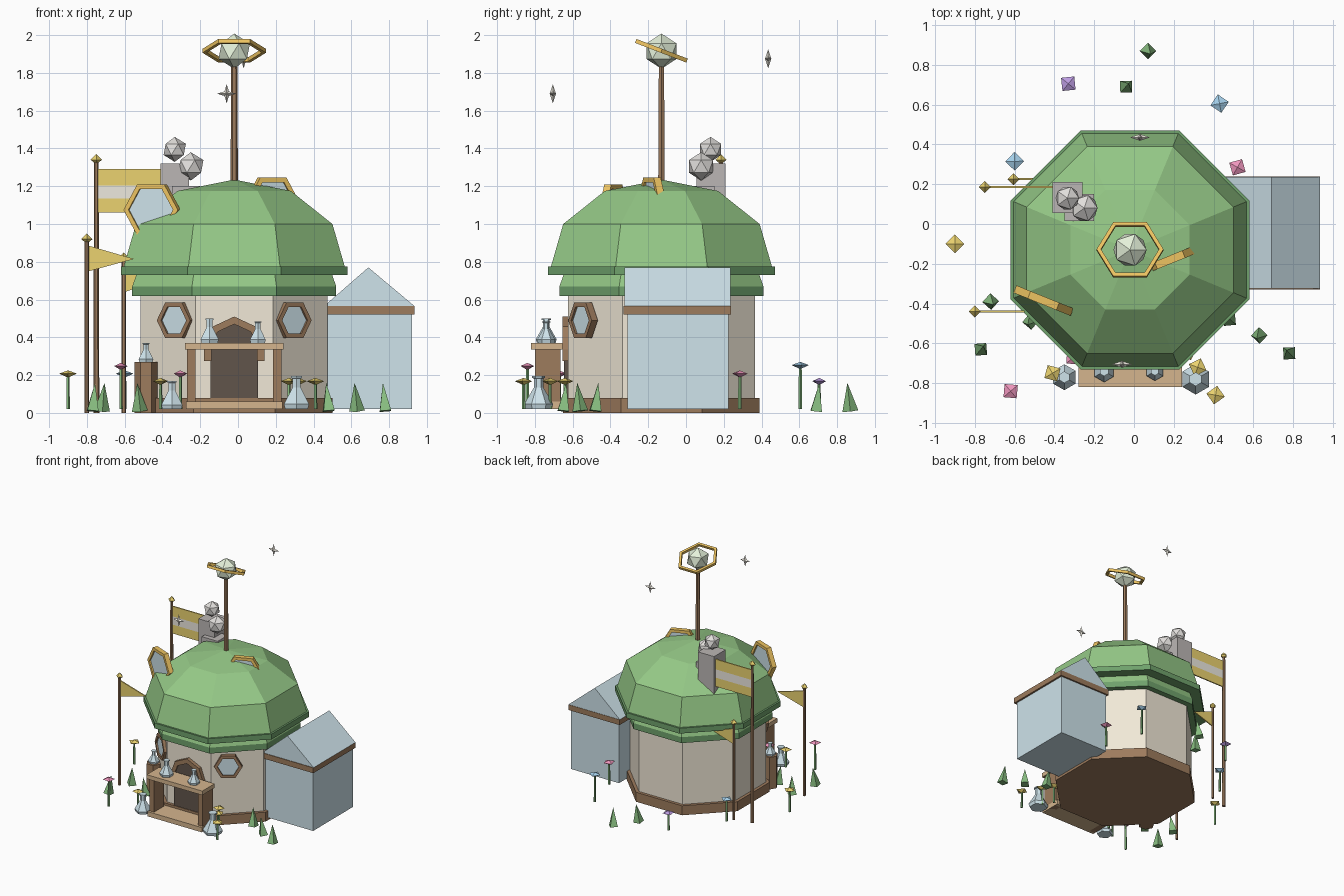
import bpy, bmesh
from math import cos, sin, pi, radians
from mathutils import Matrix

if "Cube" in bpy.data.objects:
    bpy.data.objects.remove(bpy.data.objects["Cube"])

COL = dict(cream=(.88, .81, .68), green=(.3, .58, .24), dgreen=(.16, .36, .15), brown=(.34, .2, .11),
           tan=(.66, .46, .27), dark=(.12, .09, .07), glass=(.62, .77, .83), orange=(.85, .55, .12),
           gold=(.83, .65, .16), white=(.85, .82, .74), grey=(.5, .47, .46), smoke=(.76, .74, .72),
           orb=(.78, .88, .7), pink=(.85, .3, .5), blue=(.38, .64, .84), purple=(.5, .33, .75),
           leaf=(.25, .52, .22))
MATS = {}
for key, c in COL.items():
    MATS[key] = bpy.data.materials.new(key)
    MATS[key].diffuse_color = (*c, 1)
CX, CY = -.02, -.13          # centre of the round house


def finish(name, bm, mat, loc=(0, 0, 0), rot=(0, 0, 0)):
    bmesh.ops.remove_doubles(bm, verts=bm.verts, dist=1e-5)
    bmesh.ops.recalc_face_normals(bm, faces=bm.faces)
    me = bpy.data.meshes.new(name)
    bm.to_mesh(me)
    bm.free()
    me.materials.append(MATS[mat])
    ob = bpy.data.objects.new(name, me)
    ob.location, ob.rotation_euler = loc, [radians(a) for a in rot]
    bpy.context.collection.objects.link(ob)
    return ob


def lathe(name, prof, mat, loc, n=6, start=0, rot=(0, 0, 0), closed=False):
    """Revolve (radius, z) points with n flat sides; closed makes a ring."""
    bm = bmesh.new()
    rings = [[bm.verts.new((r * cos(start + 2 * pi * i / n), r * sin(start + 2 * pi * i / n), z))
              for i in range(n)] for r, z in prof]
    pairs = list(zip(rings, rings[1:])) + ([(rings[-1], rings[0])] if closed else [])
    for a, b in pairs:
        for i in range(n):
            bm.faces.new((a[i], a[(i + 1) % n], b[(i + 1) % n], b[i]))
    if not closed:
        for r, (rad, z) in ((rings[0], prof[0]), (rings[-1], prof[-1])):
            if rad > 0:
                bm.faces.new(r)
    return finish(name, bm, mat, loc, rot)


def octa(name, prof, mat):
    """Eight-sided house layer given by (apothem, z)."""
    return lathe(name, [(a / cos(pi / 8), z) for a, z in prof], mat, (CX, CY, 0), 8, pi / 8)


def box(name, x0, x1, y0, y1, z0, z1, mat):
    bm = bmesh.new()
    bmesh.ops.create_cube(bm, size=1, matrix=Matrix.Diagonal((x1 - x0, y1 - y0, z1 - z0, 1)))
    return finish(name, bm, mat, ((x0 + x1) / 2, (y0 + y1) / 2, (z0 + z1) / 2))


def prism(name, pts, y0, y1, mat):
    """Extrude an (x, z) outline along y."""
    bm = bmesh.new()
    f = bm.faces.new([bm.verts.new((x, y0, z)) for x, z in pts])
    new = bmesh.ops.extrude_face_region(bm, geom=[f])['geom']
    bmesh.ops.translate(bm, verts=[v for v in new if isinstance(v, bmesh.types.BMVert)], vec=(0, y1 - y0, 0))
    return finish(name, bm, mat)


def ball(name, r, loc, mat):
    bm = bmesh.new()
    bmesh.ops.create_icosphere(bm, subdivisions=1, radius=r)
    return finish(name, bm, mat, loc)


def hexring(name, R, w, d, mat, loc, rot):
    return lathe(name, [(R - 2 * w, -d), (R, -d), (R, d), (R - 2 * w, d)], mat, loc, 6, 0, rot, True)


def window(name, R, w, loc, yaw, mat):
    hexring(name + "_frame", R, w, .02, mat, loc, (90, 0, yaw))
    lathe(name + "_glass", [(R - w, -.008), (R - w, .008)], "glass", loc, 6, 0, (90, 0, yaw))


# House body and layered roof
octa("base", [(.52, 0), (.52, .08)], "brown")
octa("wall", [(.495, .07), (.495, .7)], "cream")
octa("lower_eave", [(.54, .62), (.54, .67)], "dgreen")
octa("middle_roof", [(.54, .67), (.515, .74)], "green")
octa("upper_eave", [(.6, .73), (.6, .775)], "dgreen")
octa("roof_dome", [(.585, .775), (.52, 1.0), (.3, 1.175), (0, 1.235)], "green")

# Windows on walls and roof
for s, n in ((1, "right"), (-1, "left")):
    window(n + "_window", .108, .013, (CX + s * .31, -.545, .49), s * 35, "brown")
window("left_roof_window", .155, .014, (-.455, -.385, 1.075), -22, "orange")
window("right_roof_window", .15, .014, (.18, -.18, 1.115), 22, "orange")

# Mast, orb and tilted ring
lathe("mast", [(.02, 1.18), (.016, 1.85)], "brown", (CX, CY, 0))
ball("orb", .093, (CX, CY, 1.915), "orb")
hexring("orb_ring", .168, .011, .011, "orange", (CX, CY, 1.917), (-21, 0, 0))

# Floating stars
for i, (x, y, z) in enumerate(((-.06, -.705, 1.69), (.03, .435, 1.875))):
    bm = bmesh.new()
    rim = [bm.verts.new((r * cos(k * pi / 4), 0, r * sin(k * pi / 4)))
           for k, r in enumerate([.05, .017] * 4)]
    for tip in (bm.verts.new((0, -.017, 0)), bm.verts.new((0, .017, 0))):
        for k in range(8):
            bm.faces.new((rim[k], rim[(k + 1) % 8], tip))
    finish(f"star_{i}", bm, "white", (x, y, z))

# Chimney and smoke
box("chimney", -.41, -.26, .055, .21, .92, 1.32, "grey")
box("chimney_step", -.35, -.2, .015, .15, .92, 1.2, "grey")
ball("smoke_top", .066, (-.335, .13, 1.395), "smoke")
ball("smoke_low", .075, (-.25, .08, 1.305), "smoke")

# Glass annex
box("annex", .47, .92, -.31, .225, .02, .53, "glass")
box("annex_trim", .455, .935, -.33, .238, .52, .565, "brown")
prism("annex_roof", [(.455, .565), (.935, .565), (.69, .77)], -.325, .235, "glass")

# Door with arch
arc = [(CX + .125 * cos(a * pi / 4), .33 + .14 * sin(a * pi / 4)) for a in range(5)]
prism("door", [(CX - .125, .06)] + [(CX + .125, .06)] + arc[:-1] + [arc[-1]], -.645, -.6, "dark")
out = [(CX + .16 * cos(a * pi / 4), .33 + .18 * sin(a * pi / 4)) for a in range(5)]
for i in range(4):
    prism(f"door_arch_{i}", [arc[i], out[i], out[i + 1], arc[i + 1]], -.655, -.61, "brown")
for s in (-1, 1):
    a, b = sorted((CX + s * .12, CX + s * .16))
    box("arch_foot", a, b, -.655, -.61, .275, .335, "brown")

# Counter in front of the door
box("counter_top", -.28, .24, -.82, -.655, .335, .37, "tan")
box("counter_step", -.275, .235, -.82, -.64, .02, .06, "tan")
for x in (-.27, .185):
    box("counter_post", x, x + .045, -.8, -.665, .02, .335, "brown")

# Barrel and flasks
lathe("barrel", [(.06, 0), (.06, .27)], "brown", (-.487, -.43, 0))
for i, (x, y, z, r, h) in enumerate(((-.15, -.74, .37, .055, .13), (.105, -.74, .37, .048, .115),
                                     (-.35, -.77, .02, .065, .15), (.31, -.78, .02, .077, .175),
                                     (-.487, -.43, .27, .045, .1))):
    lathe(f"flask_{i}", [(r * .9, 0), (r, .15 * h), (r * .33, .65 * h), (r * .33, .93 * h),
                         (r * .45, .94 * h), (r * .45, h)], "glass", (x, y, z), 6, pi / 6)

# Flag poles, pennants and banner
for i, (x, y, h) in enumerate(((-.75, .185, 1.34), (-.8, -.44, .92), (-.605, .225, .82))):
    lathe(f"pole_{i}", [(.016 if i == 0 else .012, 0), (.012, h)], "brown", (x, y, 0))
    lathe(f"pole_tip_{i}", [(0, -.025), (.03, 0), (0, .03)], "gold", (x, y, h), 4)
prism("banner_low", [(-.74, 1.06), (-.41, 1.06), (-.41, 1.135), (-.74, 1.135)], .18, .19, "gold")
prism("banner_stripe", [(-.74, 1.135), (-.41, 1.135), (-.41, 1.205), (-.74, 1.205)], .18, .19, "white")
prism("banner_high", [(-.74, 1.205), (-.41, 1.205), (-.41, 1.29), (-.74, 1.29)], .18, .19, "gold")
prism("front_pennant", [(-.79, .75), (-.55, .815), (-.79, .885)], -.445, -.435, "gold")
prism("rear_pennant", [(-.6, .64), (-.42, .7), (-.6, .77)], .22, .23, "gold")

# Flowers
for i, (x, y, z, m) in enumerate(((-.9, -.1, .205, "gold"), (-.62, -.84, .245, "pink"), (.41, -.86, .165, "gold"),
                                  (-.41, -.75, .165, "gold"), (.32, -.72, .165, "gold"), (.27, -.64, .165, "gold"),
                                  (.52, .285, .205, "pink"), (.43, .605, .25, "blue"), (-.33, .705, .165, "purple"),
                                  (-.6, .315, .205, "blue"), (-.305, -.67, .205, "pink"))):
    lathe(f"stem_{i}", [(.01, .02), (.008, z)], "leaf", (x, y, 0), 5)
    lathe(f"bloom_{i}", [(0, -.018), (.047, .003), (0, .02)], m, (x, y, z), 4, i * .7)

# Grass tufts
for i, (x, y) in enumerate(((.07, .87), (-.04, .69), (.63, -.56), (.78, -.65), (-.72, -.39),
                            (-.77, -.63), (-.52, -.49), (.48, -.48))):
    lathe(f"grass_{i}", [(.042, 0), (0, .15)], "leaf", (x, y, .01), 4, i * .8, (6 * (-1) ** i, 5 * (-1) ** (i // 2), 0))

for m in bpy.data.materials:
    if m.users and not m.is_grease_pencil:
        m.use_nodes = True
        m.node_tree.nodes["Principled BSDF"].inputs["Base Color"].default_value = m.diffuse_color
